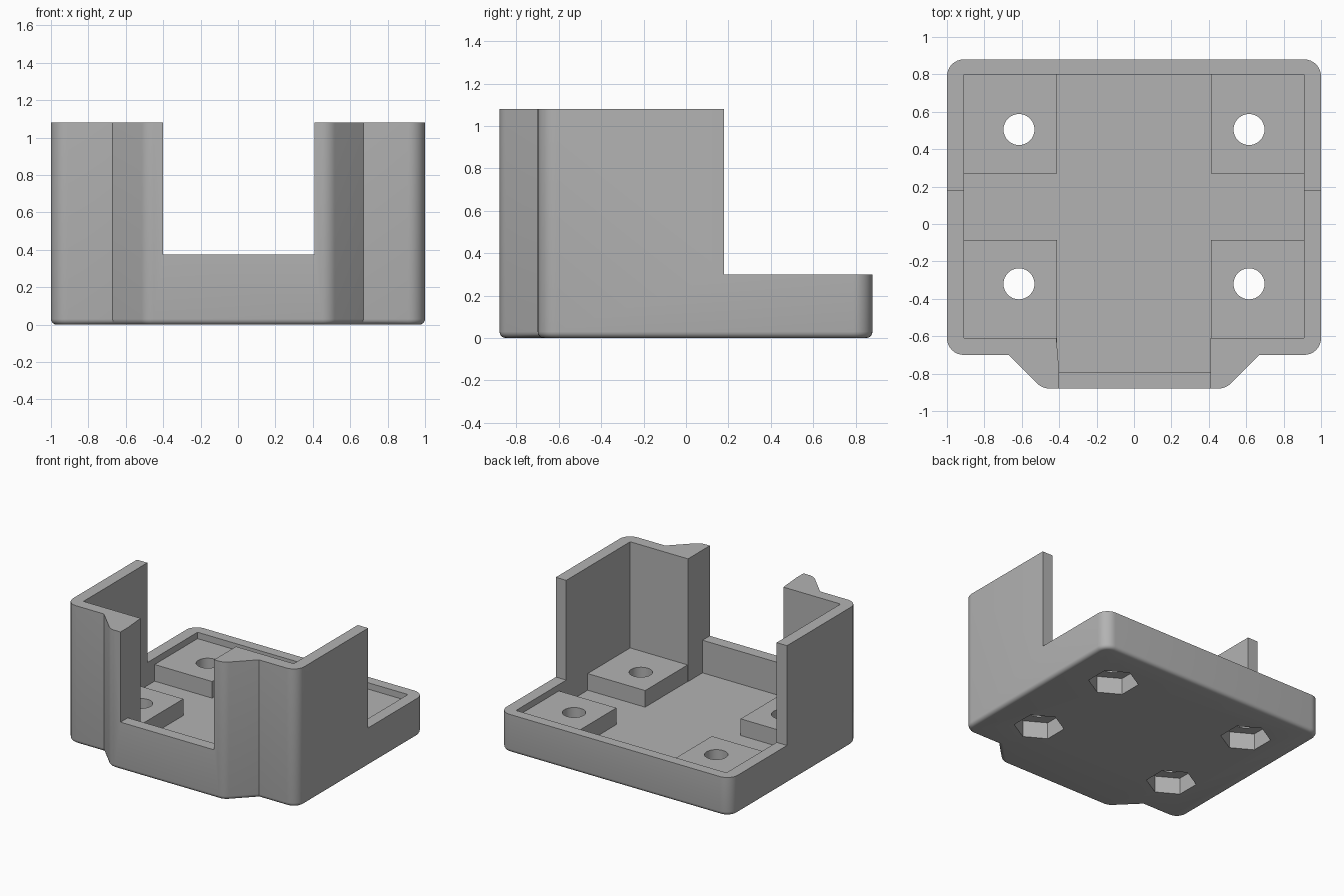
import bpy, bmesh
from math import radians, sin, cos, pi
from mathutils import Vector

cube = bpy.data.objects.get("Cube")
if cube:
    bpy.data.objects.remove(cube, do_unlink=True)

TOP, RIM, SILL, PAD, FLOOR = 1.08, 0.30, 0.375, 0.25, 0.12

grey = bpy.data.materials.new("plain grey")
grey.use_nodes = True
colour = (0.45, 0.45, 0.45, 1)
grey.diffuse_color = colour
grey.node_tree.nodes["Principled BSDF"].inputs["Base Color"].default_value = colour


def prism(name, outline, z0, z1, fillet=0):
    """Extrude an anticlockwise outline, optionally rounding its bottom edge."""
    bm = bmesh.new()
    base = bm.faces.new([bm.verts.new((x, y, z0)) for x, y in outline])
    grown = bmesh.ops.extrude_face_region(bm, geom=[base])["geom"]
    for v in grown:
        if isinstance(v, bmesh.types.BMVert):
            v.co.z = z1
    bmesh.ops.recalc_face_normals(bm, faces=bm.faces)
    if fillet:
        rim = [e for e in bm.edges if all(v.co.z == z0 for v in e.verts)]
        bmesh.ops.bevel(bm, geom=rim, offset=fillet, segments=4,
                        profile=0.5, affect='EDGES')
    mesh = bpy.data.meshes.new(name)
    bm.to_mesh(mesh)
    bm.free()
    mesh.materials.append(grey)
    ob = bpy.data.objects.new(name, mesh)
    bpy.context.collection.objects.link(ob)
    return ob


def rect(x0, x1, y0, y1):
    return [(x0, y0), (x1, y0), (x1, y1), (x0, y1)]


def ring(x, y, r, n):
    return [(x + r * sin(2 * pi * i / n), y - r * cos(2 * pi * i / n))
            for i in range(n)]


def rounded(corners, steps=8):
    """Replace each (x, y, setback) corner by a smooth curve."""
    out = []
    for i, (x, y, d) in enumerate(corners):
        p = Vector((x, y))
        if not d:
            out.append(p)
            continue
        a = Vector(corners[i - 1][:2]) - p
        b = Vector(corners[(i + 1) % len(corners)][:2]) - p
        half = a.angle(b) / 2
        centre = p + (a.normalized() + b.normalized()).normalized() * d / cos(half)
        start, end = p + a.normalized() * d - centre, p + b.normalized() * d - centre
        sweep = start.angle(end)
        for k in range(steps + 1):
            t = k / steps
            out.append(centre + (start * sin((1 - t) * sweep)
                                 + end * sin(t * sweep)) / sin(sweep))
    return out


def combine(target, tool, operation='DIFFERENCE'):
    mod = target.modifiers.new("combine", 'BOOLEAN')
    mod.operation, mod.solver, mod.object = operation, 'EXACT', tool
    bpy.context.view_layer.objects.active = target
    bpy.ops.object.modifier_apply(modifier=mod.name)
    bpy.data.objects.remove(tool, do_unlink=True)


# Outer shell with a bulging front
right_half = [(0.49, -0.88, 0.04), (0.67, -0.70, 0), (1, -0.70, 0.09), (1, 0.88, 0.09)]
left_half = [(-x, y, d) for x, y, d in reversed(right_half)]
tray = prism("tray_body", rounded(right_half + left_half), 0, TOP, 0.03)

# Inner cavity, front opening and low rear rim
cavity = [(-0.91, 0.80), (-0.91, -0.61), (-0.415, -0.61), (-0.40, -0.79),
          (0.41, -0.79), (0.41, -0.61), (0.91, -0.61), (0.91, 0.80)]
combine(tray, prism("cavity_cutter", cavity, FLOOR, TOP + 0.2))
combine(tray, prism("opening_cutter", rect(-0.40, 0.41, -1, -0.77), SILL, TOP + 0.2))
combine(tray, prism("rear_cutter", rect(-1.2, 1.2, 0.18, 1.2), RIM, TOP + 0.2))

# Four mounting pads, each with a screw hole and a hexagonal nut pocket
for side in (-1, 1):
    for y0, y1, hole_y in ((-0.64, -0.085, -0.32), (0.27, 0.83, 0.505)):
        x0, x1 = sorted((side * 0.413, side * 0.94))
        combine(tray, prism("pad", rect(x0, x1, y0, y1), FLOOR - 0.03, PAD), 'UNION')
        x = side * 0.615
        combine(tray, prism("hole_cutter", ring(x, hole_y, 0.083, 32), -0.1, 0.5))
        combine(tray, prism("nut_cutter", ring(x, hole_y, 0.18, 6), -0.1, 0.13))

# Smooth fillets, sharp edges
bpy.ops.object.select_all(action='DESELECT')
tray.select_set(True)
bpy.context.view_layer.objects.active = tray
bpy.ops.object.shade_smooth_by_angle(angle=radians(30))
